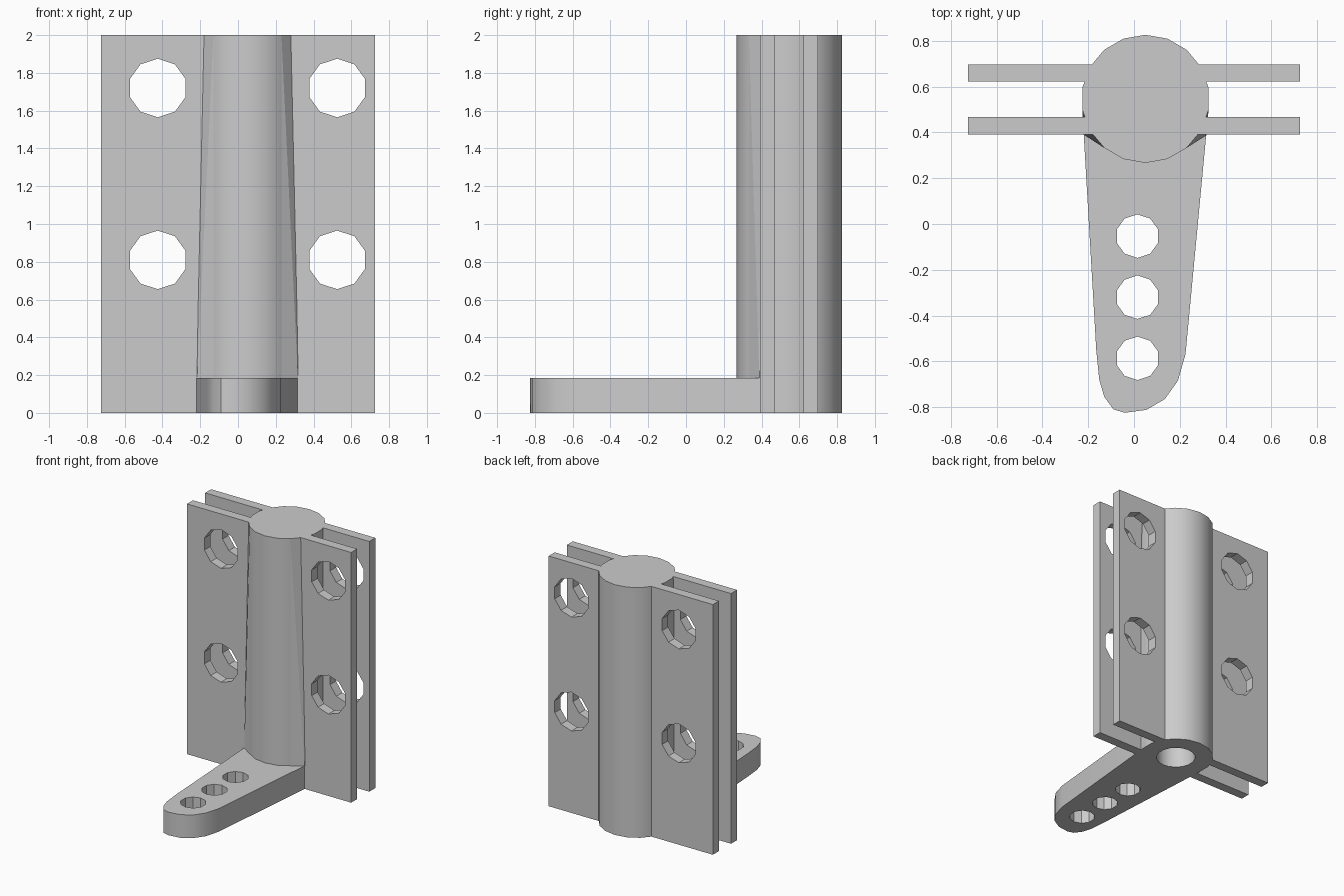
import bpy, bmesh
from math import sin, cos, radians, pi
from mathutils import Vector

cube = bpy.data.objects.get("Cube")
if cube:
    bpy.data.objects.remove(cube, do_unlink=True)

grey = bpy.data.materials.new("plain grey")
grey.use_nodes = True
colour = (0.6, 0.6, 0.6, 1)
grey.diffuse_color = colour
grey.node_tree.nodes["Principled BSDF"].inputs["Base Color"].default_value = colour

CX, CY, R = 0.05, 0.547, 0.28   # column centre and radius
H, ARM_H = 2.0, 0.185


def circle(cx, cy, r, n):
    return [(cx + r * cos(pi / 2 + 2 * pi * i / n),
             cy + r * sin(pi / 2 + 2 * pi * i / n)) for i in range(n)]


def add_prism(bm, outline, lo, hi, axis="z"):
    """Extrude a flat outline along z, or along y with the outline in x and z."""
    def place(p, d):
        return (p[0], p[1], d) if axis == "z" else (p[0], d, p[1])
    bottom = [bm.verts.new(place(p, lo)) for p in outline]
    top = [bm.verts.new(place(p, hi)) for p in outline]
    bm.faces.new(bottom)
    bm.faces.new(top)
    for i in range(len(outline)):
        j = (i + 1) % len(outline)
        bm.faces.new((bottom[i], bottom[j], top[j], top[i]))


def finish(bm, name):
    bmesh.ops.recalc_face_normals(bm, faces=bm.faces)
    mesh = bpy.data.meshes.new(name)
    bm.to_mesh(mesh)
    bm.free()
    mesh.materials.append(grey)
    obj = bpy.data.objects.new(name, mesh)
    bpy.context.collection.objects.link(obj)
    return obj


def prisms(name, outlines, lo, hi, axis="z"):
    bm = bmesh.new()
    for outline in outlines:
        add_prism(bm, outline, lo, hi, axis)
    return finish(bm, name)


def select(obj):
    bpy.ops.object.select_all(action="DESELECT")
    obj.select_set(True)
    bpy.context.view_layer.objects.active = obj


def cut(obj, cutter):
    mod = obj.modifiers.new("holes", "BOOLEAN")
    mod.operation = "DIFFERENCE"
    mod.solver = "EXACT"
    mod.object = cutter
    select(obj)
    bpy.ops.object.modifier_apply(modifier=mod.name)


# Cutters: blind socket, arm holes and plate holes
socket = prisms("socket_cutter", [circle(CX, CY, 0.145, 18)], -0.1, 1.8)
arm_holes = prisms("arm_hole_cutter",
                   [circle(0.015, y, 0.095, 10) for y in (-0.053, -0.32, -0.587)], -0.1, 0.3)
plate_holes = prisms("plate_hole_cutter",
                     [circle(CX + side * 0.475, z, 0.155, 10)
                      for side in (-1, 1) for z in (0.81, 1.72)], 0.3, 0.8, "y")

# Round column
column = prisms("column", [circle(CX, CY, R, 18)], 0, H)
cut(column, socket)

# Tapered arm with rounded tip
arm = prisms("arm", [[(-0.226, 0.5), (-0.165, -0.55), (-0.152, -0.68), (-0.13, -0.755),
                      (-0.09, -0.81), (-0.04, -0.825), (0.055, -0.812), (0.135, -0.765),
                      (0.192, -0.685), (0.225, -0.57), (0.326, 0.5)]], 0, ARM_H)
cut(arm, arm_holes)
cut(arm, socket)

# Two parallel plates on each side of the column
plates = []
for side, label in ((-1, "right"), (1, "left")):
    for y, place in ((0.392, "front"), (0.622, "back")):
        inner, outer = CX + side * 0.19, side * 0.726
        outline = [(inner, 0), (outer, 0), (outer, H), (inner, H)]
        plate = prisms(f"{place}_{label}_plate", [outline], y, y + 0.076, "y")
        cut(plate, plate_holes)
        plates.append(plate)

# Slender gussets easing the arm into the column
for side, label, foot_x in ((-1, "right", -0.216), (1, "left", 0.317)):
    def rim(angle, z):
        a = radians(angle)
        return Vector((CX + side * R * cos(a), CY - R * sin(a), z))
    bm = bmesh.new()
    points = [rim(a, z) for a in (10, 50) for z in (ARM_H, H)]
    points += [rim(30, H), Vector((foot_x, 0.388, ARM_H))]
    verts = [bm.verts.new(p) for p in points]
    bmesh.ops.convex_hull(bm, input=verts)
    finish(bm, f"{label}_gusset")

# Smooth the rounded walls, keep the corners crisp
for obj in (column, arm):
    select(obj)
    bpy.ops.object.shade_smooth_by_angle(angle=radians(30))

for cutter in (socket, arm_holes, plate_holes):
    bpy.data.objects.remove(cutter, do_unlink=True)
